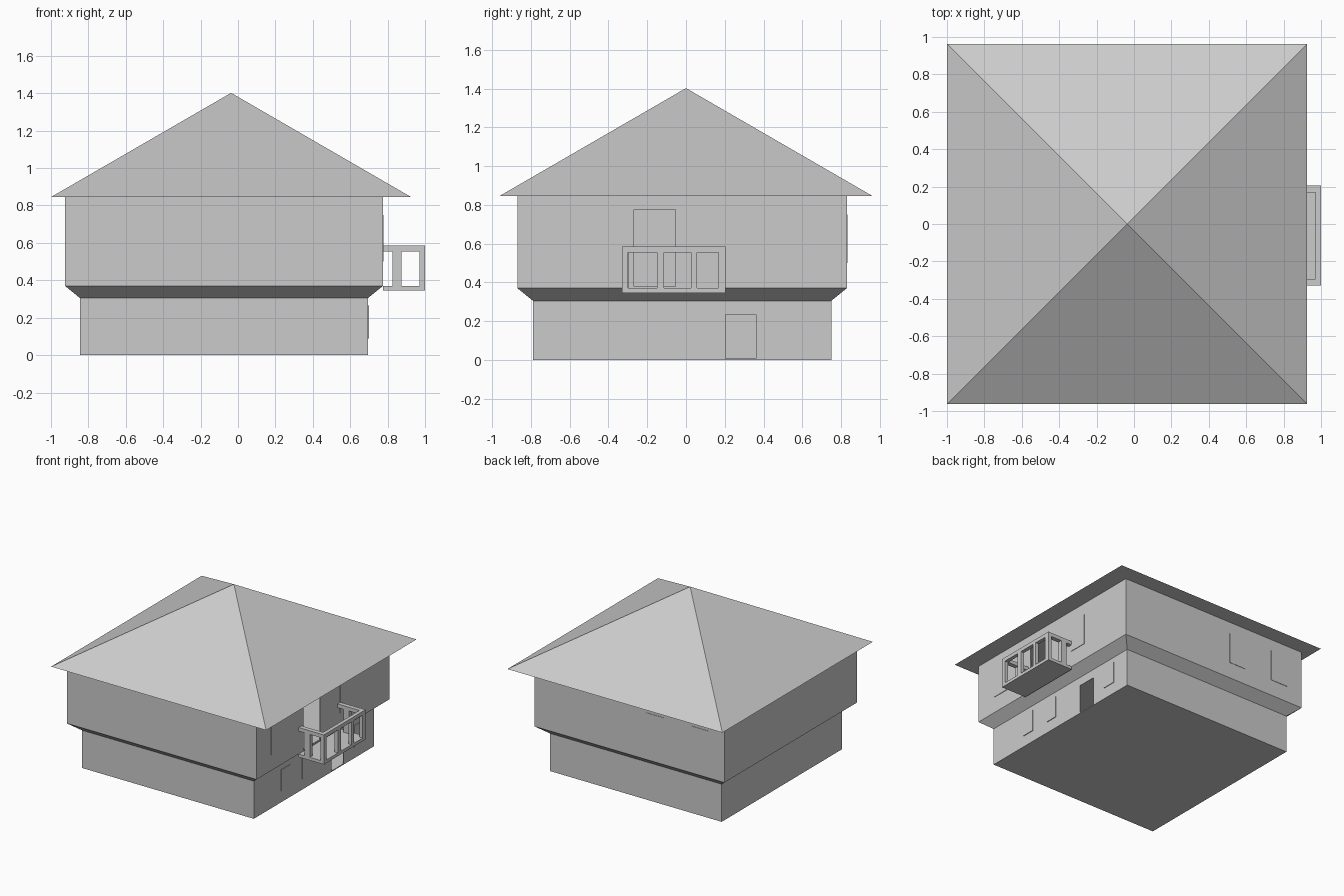
import bpy
import bmesh
from mathutils import Vector

cube = bpy.data.objects.get("Cube")
if cube:
    bpy.data.objects.remove(cube, do_unlink=True)

grey = bpy.data.materials.new("plain grey")
grey.use_nodes = True
grey.diffuse_color = (0.6, 0.6, 0.6, 1)
grey.node_tree.nodes["Principled BSDF"].inputs["Base Color"].default_value = (0.6, 0.6, 0.6, 1)


def add_object(name, bm):
    bmesh.ops.recalc_face_normals(bm, faces=bm.faces)
    mesh = bpy.data.meshes.new(name)
    bm.to_mesh(mesh)
    bm.free()
    mesh.materials.append(grey)
    obj = bpy.data.objects.new(name, mesh)
    bpy.context.collection.objects.link(obj)
    return obj


def box(name, x, y, z):
    bm = bmesh.new()
    bmesh.ops.create_cube(bm, size=1)
    for v in bm.verts:
        v.co = Vector([lo + (c + 0.5) * (hi - lo) for c, (lo, hi) in zip(v.co, (x, y, z))])
    return add_object(name, bm)


def square_ring(bm, cx, cy, half, z):
    corners = ((-1, -1), (1, -1), (1, 1), (-1, 1))
    return [bm.verts.new((cx + sx * half, cy + sy * half, z)) for sx, sy in corners]


def apply_modifier(obj, mod):
    bpy.context.view_layer.objects.active = obj
    bpy.ops.object.modifier_apply(modifier=mod.name)


CX, CY = -0.075, -0.02       # centre of the walls
WALL_X, BASE_X = 0.775, 0.695  # right faces of the two storeys

# Walls: narrow ground storey, flared band, wide upper storey
bm = bmesh.new()
rings = [square_ring(bm, CX, CY, half, z)
         for half, z in ((0.77, 0), (0.77, 0.305), (0.85, 0.37), (0.85, 0.845))]
for low, high in zip(rings, rings[1:]):
    for i in range(4):
        j = (i + 1) % 4
        bm.faces.new((low[i], low[j], high[j], high[i]))
bm.faces.new(rings[0][::-1])
bm.faces.new(rings[-1])
walls = add_object("walls", bm)
shell = walls.modifiers.new("thickness", "SOLIDIFY")
shell.thickness = 0.008
shell.offset = -1
apply_modifier(walls, shell)

# Open doorways on the right side
doors = {"balcony_door": ((0.7, 0.85), (-0.267, -0.055), (0.378, 0.777)),
         "ground_door": ((0.6, 0.75), (0.205, 0.36), (0.008, 0.235))}
for name, size in doors.items():
    cutter = box(name + "_cutter", *size)
    cutter.hide_render = True
    cut = walls.modifiers.new(name, "BOOLEAN")
    cut.operation = "DIFFERENCE"
    cut.solver = "EXACT"
    cut.object = cutter
    apply_modifier(walls, cut)
    bpy.data.objects.remove(cutter, do_unlink=True)

# Floor between the storeys
box("upper_floor", (CX - 0.84, CX + 0.84), (CY - 0.84, CY + 0.84), (0.37, 0.377))

# Pyramid roof with flat underside
bm = bmesh.new()
eave = square_ring(bm, -0.037, 0.0, 0.963, 0.845)
apex = bm.verts.new((-0.037, 0, 1.402))
bm.faces.new(eave[::-1])
for i in range(4):
    bm.faces.new((eave[i], eave[(i + 1) % 4], apex))
add_object("roof", bm)

# Thin window plates
for i, y in enumerate((-0.44, -0.175, 0.49)):
    box(f"ground_window_{i + 1}", (BASE_X - 0.001, BASE_X + 0.005), (y, y + 0.105), (0.09, 0.265))
for i, y in enumerate((-0.685, 0.2)):
    box(f"upper_window_{i + 1}", (WALL_X - 0.001, WALL_X + 0.004), (y, y + 0.15), (0.5, 0.75))
for i, x in enumerate((-0.38, -0.78)):
    box(f"back_window_{i + 1}", (x, x + 0.15), (0.829, 0.833), (0.5, 0.75))

# Balcony floor, rails and posts
Y0, Y1, BAR = -0.33, 0.205, 0.036
LOW, TOP = (0.345, 0.37), (0.555, 0.585)
POST = (LOW[1], TOP[0])
FRONT = (0.97, 1.0)
box("balcony_floor", (WALL_X, 1.0), (Y0, Y1), LOW)
box("front_rail", FRONT, (Y0, Y1), TOP)
for i, (a, b) in enumerate(((Y0, -0.298), (-0.149, -0.113), (0.026, 0.057), (0.167, Y1))):
    box(f"front_post_{i + 1}", FRONT, (a, b), POST)
for side, y in (("near", Y0), ("far", Y1 - BAR)):
    box(f"{side}_side_rail", (WALL_X, FRONT[0]), (y, y + BAR), TOP)
    box(f"{side}_side_post", (0.825, 0.875), (y, y + BAR), POST)
